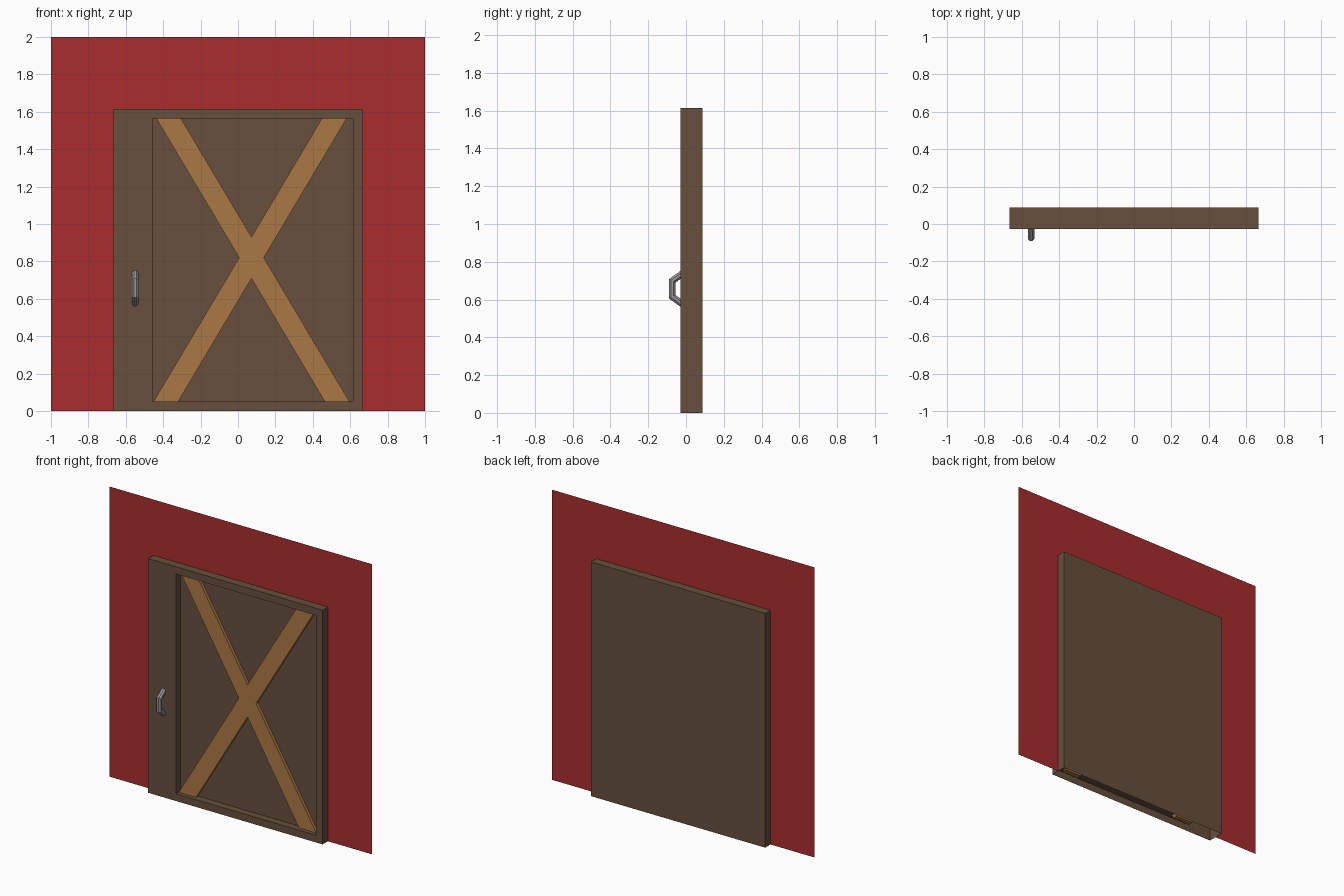
import bpy, bmesh, math
from mathutils import Vector

if "Cube" in bpy.data.objects:
    bpy.data.objects.remove(bpy.data.objects["Cube"])


def material(name, rgb):
    m = bpy.data.materials.new(name)
    m.diffuse_color = (*rgb, 1)
    m.use_nodes = True
    m.node_tree.nodes["Principled BSDF"].inputs["Base Color"].default_value = m.diffuse_color
    return m


RED = material("barn_red", (0.40, 0.026, 0.026))
BROWN = material("dark_wood", (0.135, 0.080, 0.046))
TAN = material("light_wood", (0.41, 0.19, 0.057))
GREY = material("grey_metal", (0.33, 0.31, 0.33))

FRONT, MID, BACK = -0.028, 0.029, 0.087   # door front, wall plane, door back
HALF, TOP = 0.665, 1.615                  # door half width and height


def make(name, bm, mat, recalc=True):
    if recalc:
        bmesh.ops.recalc_face_normals(bm, faces=bm.faces)
    me = bpy.data.meshes.new(name)
    bm.to_mesh(me)
    bm.free()
    me.materials.append(mat)
    ob = bpy.data.objects.new(name, me)
    bpy.context.collection.objects.link(ob)
    return ob


def rect(bm, x0, x1, z0, z1, y):
    """Four vertices of an upright rectangle, counter-clockwise from the front."""
    return [bm.verts.new(p) for p in
            ((x0, y, z0), (x1, y, z0), (x1, y, z1), (x0, y, z1))]


def bridge(bm, a, b, skip=()):
    n = len(a)
    for i in range(n):
        if i not in skip:
            j = (i + 1) % n
            bm.faces.new((a[i], a[j], b[j], b[i]))


# Thin wall sheet with the doorway left open
bm = bmesh.new()
for x0, x1, z0, z1 in ((-1, -HALF, 0, 2), (HALF, 1, 0, 2), (-HALF, HALF, TOP, 2)):
    bm.faces.new(rect(bm, x0, x1, z0, z1, MID))
make("wall", bm, RED, recalc=False)

# Hollow door shell: open underneath, with a recessed panel in front
bm = bmesh.new()
back = rect(bm, -HALF, HALF, 0, TOP, BACK)
front = rect(bm, -HALF, HALF, 0, TOP, FRONT)
rim = rect(bm, -0.455, 0.615, 0.05, 1.565, FRONT)
panel = rect(bm, -0.455, 0.615, 0.05, 1.565, 0.022)
bm.faces.new(back[::-1])
bridge(bm, back, front, skip=(0,))
bridge(bm, front, rim)
bridge(bm, rim, panel)
bm.faces.new(panel)
make("door", bm, BROWN)

# Crossed braces, mirrored about the panel middle
for name, s in (("brace_left", 1), ("brace_right", -1)):
    bm = bmesh.new()
    loops = []
    for y in (0.0, 0.035):
        pts = []
        for z, side in ((0.03, -1), (0.03, 1), (1.58, 1), (1.58, -1)):
            x = 0.072 + s * ((z - 0.82) * 0.595 + side * 0.066)
            pts.append(bm.verts.new((x, y, z)))
        loops.append(pts)
    bm.faces.new(loops[0])
    bm.faces.new(loops[1][::-1])
    bridge(bm, *loops)
    make(name, bm, TAN)

# Handle: eight-sided bar swept along a bent path, mitred at the corners
path = [Vector((0, y, z)) for y, z in
        ((-0.02, 0.737), (-0.073, 0.699), (-0.073, 0.615), (-0.02, 0.577))]
bm = bmesh.new()
rings = []
for i, p in enumerate(path):
    d0 = (path[max(i, 1)] - path[max(i, 1) - 1]).normalized()
    k = min(i + 1, 3)
    d1 = (path[k] - path[k - 1]).normalized()
    t = (d0 + d1).normalized()
    n = Vector((0, t.z, -t.y)) / max(t.dot(d0), 0.5)
    ring = []
    for j in range(8):
        a = math.tau * (j + 0.5) / 8
        ring.append(bm.verts.new(p + Vector((-0.55, 0, 0))
                                 + 0.019 * (math.cos(a) * Vector((1, 0, 0)) + math.sin(a) * n)))
    rings.append(ring)
for a, b in zip(rings, rings[1:]):
    bridge(bm, a, b)
bm.faces.new(rings[0])
bm.faces.new(rings[-1])
make("handle", bm, GREY)
